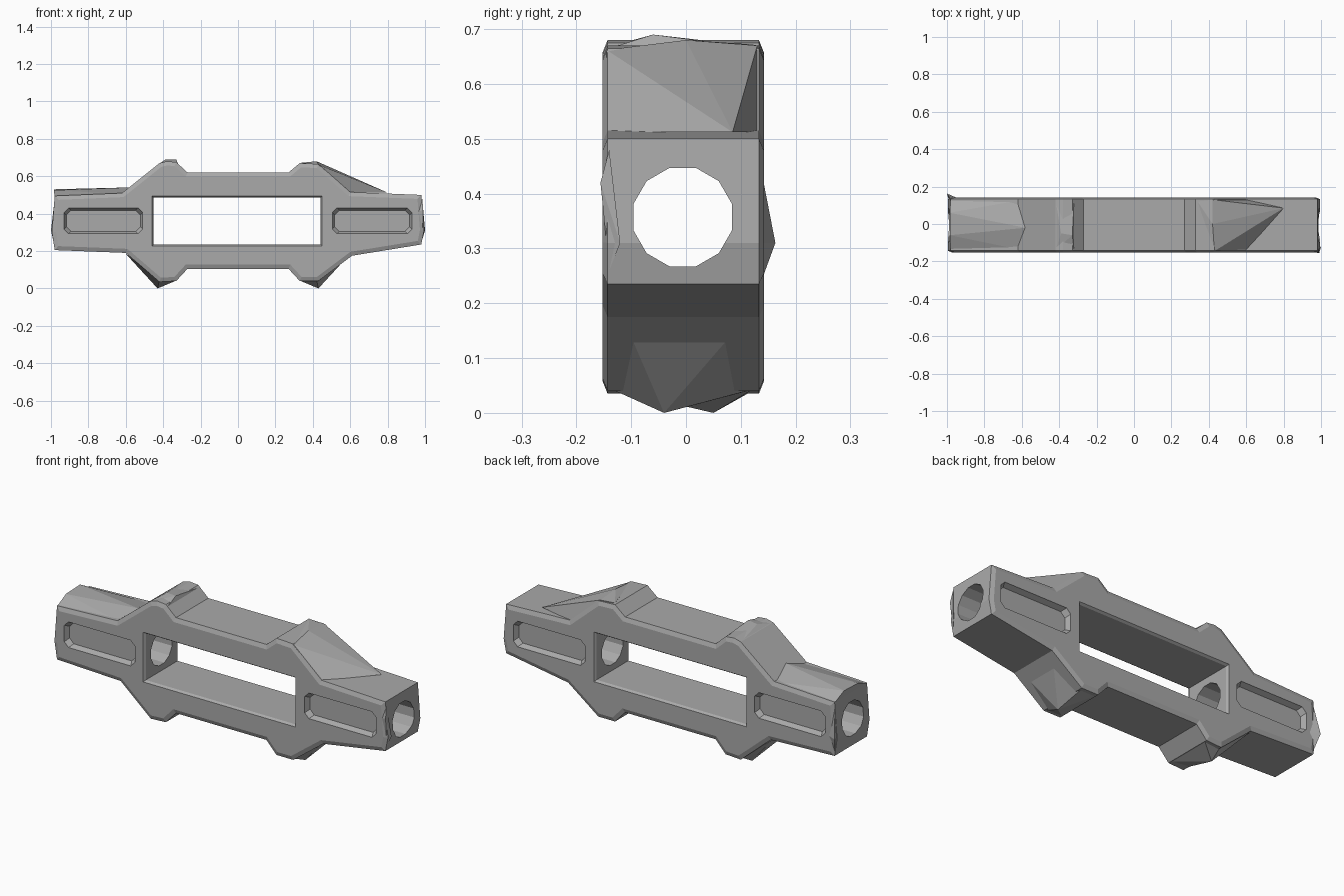
import bpy, bmesh, math
from mathutils import Vector

if "Cube" in bpy.data.objects:
    bpy.data.objects.remove(bpy.data.objects["Cube"])

grey = bpy.data.materials.new("steel_grey")
grey.diffuse_color = (0.40, 0.40, 0.40, 1)
grey.use_nodes = True
grey.node_tree.nodes["Principled BSDF"].inputs["Base Color"].default_value = grey.diffuse_color


def add_object(name, bm, helper=False):
    bmesh.ops.recalc_face_normals(bm, faces=bm.faces)
    me = bpy.data.meshes.new(name)
    bm.to_mesh(me)
    bm.free()
    ob = bpy.data.objects.new(name, me)
    bpy.context.collection.objects.link(ob)
    me.materials.append(grey)
    ob.hide_render = helper
    return ob


def loft(bm, rings):
    """Closed solid through rings of points with equal counts."""
    vs = [[bm.verts.new(p) for p in r] for r in rings]
    n = len(vs[0])
    for a, b in zip(vs, vs[1:]):
        for i in range(n):
            bm.faces.new((a[i], a[(i + 1) % n], b[(i + 1) % n], b[i]))
    return [bm.faces.new(vs[0]), bm.faces.new(vs[-1])]


def hull(name, pts):
    bm = bmesh.new()
    for p in pts:
        bm.verts.new(p)
    res = bmesh.ops.convex_hull(bm, input=bm.verts)
    loose = [v for v in bm.verts if not v.link_faces]
    bmesh.ops.delete(bm, geom=loose, context='VERTS')
    return add_object(name, bm)


def chamfered_rect(x0, x1, z0, z1, c, y):
    return [(x0 + c, y, z0), (x1 - c, y, z0), (x1, y, z0 + c), (x1, y, z1 - c),
            (x1 - c, y, z1), (x0 + c, y, z1), (x0, y, z1 - c), (x0, y, z0 + c)]


# Frame body: outline extruded front to back, with chamfered rims
outline = [(-0.98, 0.495), (-0.62, 0.51), (-0.42, 0.67), (-0.38, 0.68), (-0.33, 0.675),
           (-0.27, 0.62), (0.27, 0.62), (0.33, 0.67), (0.43, 0.665), (0.60, 0.515),
           (0.98, 0.50), (0.995, 0.31), (0.98, 0.235), (0.61, 0.175), (0.43, 0.04),
           (0.33, 0.04), (0.27, 0.105), (-0.27, 0.105), (-0.33, 0.04), (-0.42, 0.035),
           (-0.60, 0.19), (-0.98, 0.205), (-0.995, 0.30)]
bm = bmesh.new()
caps = loft(bm, [[(x, y, z) for x, z in outline] for y in (-0.143, 0.133)])
bmesh.ops.recalc_face_normals(bm, faces=bm.faces)
bmesh.ops.inset_individual(bm, faces=caps, thickness=0.022, depth=0.009, use_even_offset=True)
body = add_object("frame_body", bm)

# Cutters: central window, lengthwise bore, side panels
cutters = []
bm = bmesh.new()
loft(bm, [[(x * (0.447 + e) - 0.005, y, 0.36 + z * (0.126 + e)) for x, z in
           ((-1, -1), (1, -1), (1, 1), (-1, 1))]
          for y, e in ((-0.17, 0.02), (-0.14, 0), (0.13, 0), (0.16, 0.02))])
cutters.append(add_object("window_cutter", bm, True))

bm = bmesh.new()
loft(bm, [[(x, -0.006 + 0.093 * math.cos(math.tau * (i + 0.5) / 12),
            0.357 + 0.093 * math.sin(math.tau * (i + 0.5) / 12)) for i in range(12)]
          for x in (-1.1, 1.1)])
cutters.append(add_object("bore_cutter", bm, True))

for x0, x1 in ((-0.93, -0.51), (0.505, 0.93)):
    for face, s in ((-0.152, -1), (0.142, 1)):
        bm = bmesh.new()
        loft(bm, [chamfered_rect(x0 - e, x1 + e, 0.293 - e, 0.43 + e, 0.025, face + s * d)
                  for d, e in ((0.02, 0.004), (-0.003, 0.0), (-0.028, -0.012))])
        cutters.append(add_object("panel_cutter", bm, True))

for c in cutters:
    m = body.modifiers.new(c.name, 'BOOLEAN')
    m.operation, m.solver, m.object = 'DIFFERENCE', 'EXACT', c
    c.hide_set(True)

# Sloping faceted shoulder on the upper right
hull("right_shoulder", [(0.43, -0.145, 0.662), (0.42, 0.13, 0.67), (0.34, 0.12, 0.672),
                        (0.42, 0.0, 0.68), (0.80, 0.085, 0.512), (0.60, -0.14, 0.512),
                        (0.60, 0.13, 0.512), (0.42, -0.05, 0.60)])
# Raised ridge along the upper left arm
hull("left_arm_ridge", [(-0.985, -0.06, 0.525), (-0.985, 0.06, 0.53), (-0.66, 0.02, 0.522),
                        (-0.58, -0.02, 0.54), (-0.98, -0.14, 0.492), (-0.98, 0.13, 0.492),
                        (-0.62, -0.135, 0.505), (-0.62, 0.125, 0.505)])
# Small cap on the upper left shoulder
hull("left_shoulder_cap", [(-0.42, -0.14, 0.668), (-0.42, 0.13, 0.668), (-0.33, -0.06, 0.69),
                           (-0.39, -0.05, 0.688), (-0.32, -0.14, 0.665), (-0.32, 0.13, 0.665)])
# Pointed keels under both lower shoulders
for name, s, y in (("left_keel", -1, 0.05), ("right_keel", 1, -0.04)):
    hull(name, [(s * 0.43, y, 0.0), (s * 0.42, -0.14, 0.045), (s * 0.42, 0.13, 0.045),
                (s * 0.33, -0.13, 0.042), (s * 0.33, 0.12, 0.042),
                (s * 0.60, -0.12, 0.185), (s * 0.60, 0.12, 0.185)])
# Corner bulges at the arm ends
hull("left_end_bulge", [(-1.0, 0.163, 0.31), (-0.98, 0.13, 0.48), (-0.98, 0.13, 0.22),
                        (-0.945, 0.139, 0.31), (-0.985, 0.11, 0.31)])
hull("right_end_bulge", [(0.99, -0.156, 0.42), (0.985, -0.14, 0.48), (0.985, -0.14, 0.26),
                         (0.945, -0.148, 0.40), (1.0, -0.12, 0.31)])
